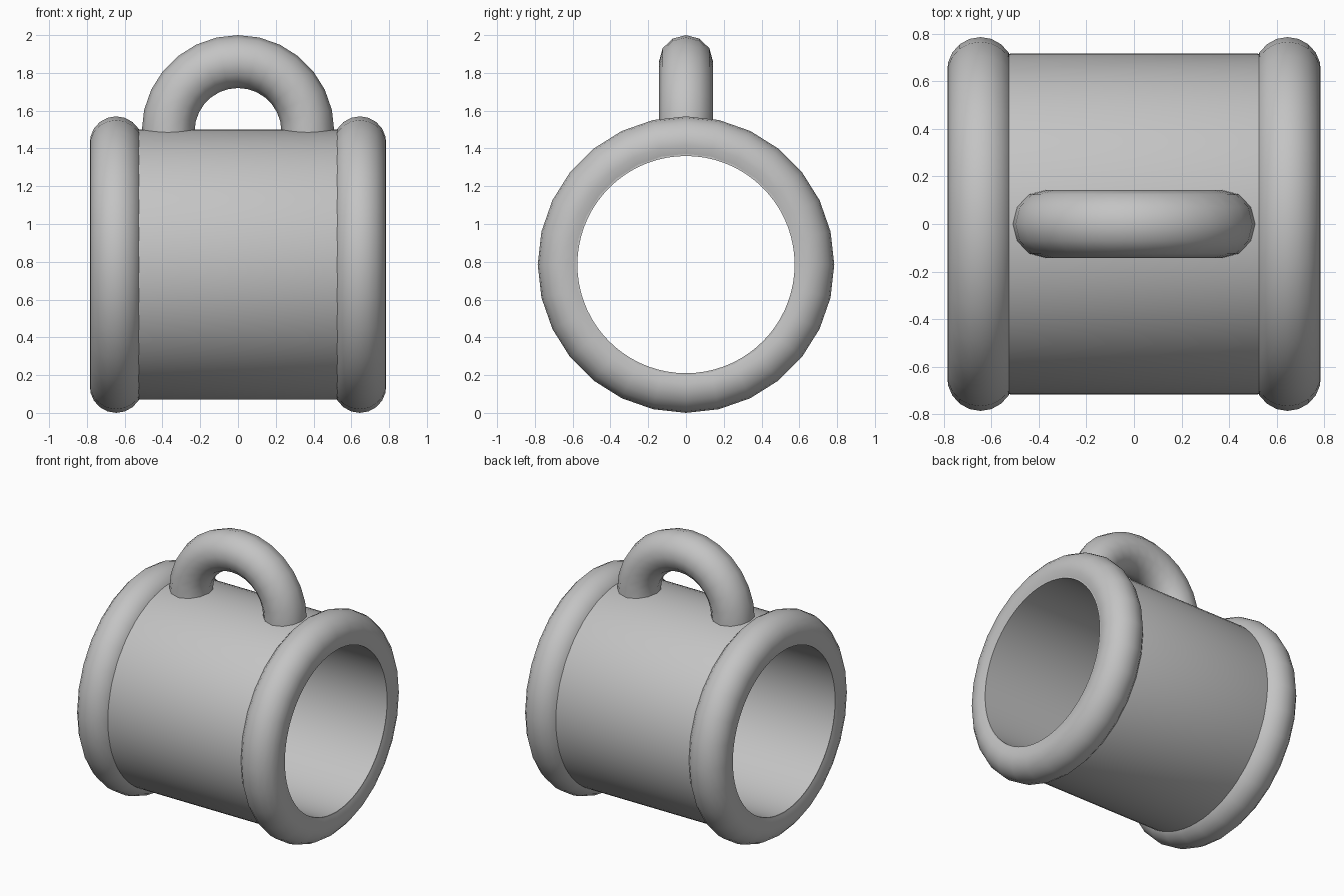
import bpy, bmesh, math
from mathutils import Vector

if "Cube" in bpy.data.objects:
    bpy.data.objects.remove(bpy.data.objects["Cube"])

AXIS_Z = 0.785          # height of the barrel axis
RIM_X, RIM_R, RIM_T = 0.645, 0.645, 0.14
HANDLE_Z, HANDLE_R = 1.49, 0.37

grey = bpy.data.materials.new("plain grey")
grey.diffuse_color = (0.55, 0.55, 0.55, 1)
grey.use_nodes = True
grey.node_tree.nodes["Principled BSDF"].inputs["Base Color"].default_value = grey.diffuse_color


def sweep(name, rings, closed_ring, closed_path, angle):
    """Skin a list of point rings into one smooth-shaded object."""
    bm = bmesh.new()
    vs = [[bm.verts.new(p) for p in ring] for ring in rings]
    n, m = len(vs), len(vs[0])
    for i in range(n if closed_path else n - 1):
        a, b = vs[i], vs[(i + 1) % n]
        for j in range(m if closed_ring else m - 1):
            k = (j + 1) % m
            bm.faces.new((a[j], a[k], b[k], b[j]))
    if closed_ring and not closed_path:
        bm.faces.new(vs[0])
        bm.faces.new(vs[-1])
    bmesh.ops.recalc_face_normals(bm, faces=bm.faces)
    mesh = bpy.data.meshes.new(name)
    bm.to_mesh(mesh)
    bm.free()
    mesh.materials.append(grey)
    ob = bpy.data.objects.new(name, mesh)
    bpy.context.collection.objects.link(ob)
    bpy.ops.object.select_all(action='DESELECT')
    ob.select_set(True)
    bpy.context.view_layer.objects.active = ob
    bpy.ops.object.shade_smooth_by_angle(angle=math.radians(angle))
    return ob


def lathe(profile, steps):
    """Turn an (x, radius) profile around the barrel axis."""
    turns = [2 * math.pi * i / steps for i in range(steps)]
    return [[Vector((x, r * math.sin(t), AXIS_Z + r * math.cos(t)))
             for x, r in profile] for t in turns]


# open barrel with a thick wall
wall = [(-0.772, 0.575), (0.772, 0.575), (0.772, 0.655),
        (0.52, 0.715), (-0.52, 0.715), (-0.772, 0.655)]
sweep("barrel", lathe(wall, 72), True, True, 30)

# rounded rims at both ends, buried in the wall on their inner side
for side, name in ((-1, "left_rim"), (1, "right_rim")):
    arc = []
    for i in range(13):
        a = math.radians(-115 + 230 * i / 12)
        arc.append((side * (RIM_X + RIM_T * math.sin(a)),
                    RIM_R + RIM_T * math.cos(a)))
    # close the rim inside the wall so its normals are well defined
    arc.append((side * RIM_X, 0.6))
    sweep(name, lathe(arc, 28), True, True, 50)

# arched handle whose feet end inside the barrel wall
rings = []
steps, sides = 14, 12
for i in range(steps + 1):
    t = math.pi * i / steps
    ring = []
    for j in range(sides):
        a = 2 * math.pi * j / sides
        r = HANDLE_R + RIM_T * math.cos(a)
        ring.append(Vector((r * math.cos(t), 0.143 * math.sin(a),
                            HANDLE_Z + r * math.sin(t))))
    rings.append(ring)
drop = Vector((0, 0, -0.06))
rings = [[p + drop for p in rings[0]]] + rings + [[p + drop for p in rings[-1]]]
sweep("handle", rings, True, False, 50)
